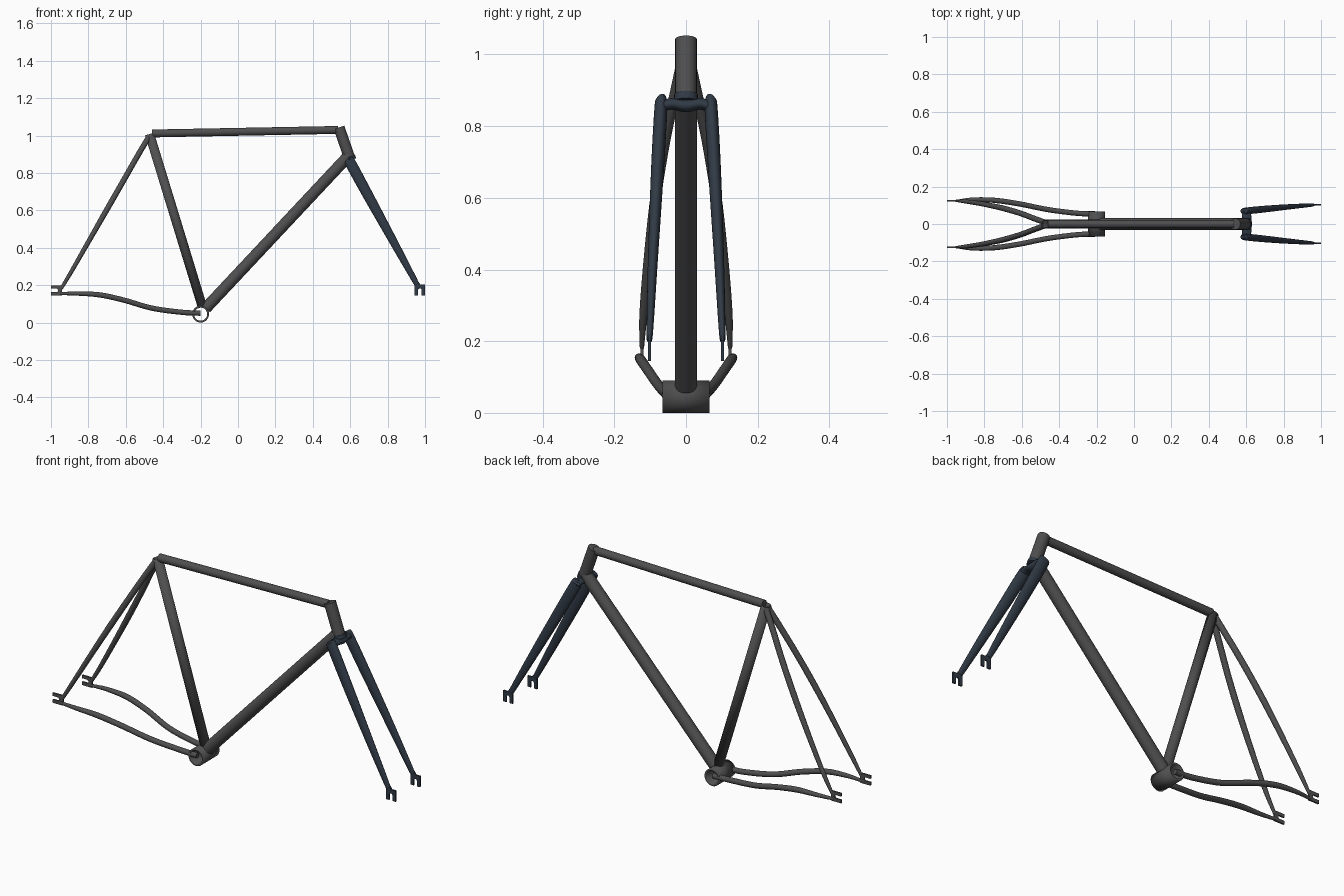
import bpy, bmesh, math
from mathutils import Vector

if "Cube" in bpy.data.objects:
    bpy.data.objects.remove(bpy.data.objects["Cube"])


def material(name, rgb):
    m = bpy.data.materials.new(name)
    m.diffuse_color = (*rgb, 1)
    m.use_nodes = True
    m.node_tree.nodes["Principled BSDF"].inputs["Base Color"].default_value = m.diffuse_color
    return m


GREY = material("frame_grey", (0.08, 0.078, 0.08))
NAVY = material("fork_navy", (0.03, 0.042, 0.06))


def finish(name, bm, mat):
    bmesh.ops.recalc_face_normals(bm, faces=bm.faces)
    me = bpy.data.meshes.new(name)
    bm.to_mesh(me)
    bm.free()
    ob = bpy.data.objects.new(name, me)
    bpy.context.collection.objects.link(ob)
    me.materials.append(mat)
    bpy.ops.object.select_all(action='DESELECT')
    ob.select_set(True)
    bpy.context.view_layer.objects.active = ob
    bpy.ops.object.shade_smooth_by_angle(angle=math.radians(35))
    return ob


def spline(rows, steps=6):
    """Catmull-Rom through rows of numbers"""
    rows = [Vector(r) for r in rows]
    if len(rows) == 2:
        return rows
    p = [rows[0] * 2 - rows[1]] + rows + [rows[-1] * 2 - rows[-2]]
    out = []
    for i in range(1, len(p) - 2):
        a, b, c, d = p[i - 1:i + 3]
        for k in range(steps):
            t = k / steps
            out.append(0.5 * (2 * b + (c - a) * t + (2 * a - 5 * b + 4 * c - d) * t * t
                              + (3 * b - a - 3 * c + d) * t ** 3))
    return out + [rows[-1]]


def tube(name, path, radii, mat=GREY, ref=(0, 1, 0), wall=0, n=24):
    """Loft along path; radii are (along ref, across ref) at each point"""
    pts = spline(path)
    rad = spline(radii)
    bm = bmesh.new()
    rings = []
    for i, c in enumerate(pts):
        t = (pts[min(i + 1, len(pts) - 1)] - pts[max(i - 1, 0)]).normalized()
        s = Vector(ref)
        s = (s - t * s.dot(t)).normalized()
        u = t.cross(s)
        rings.append([bm.verts.new(c + s * rad[i][0] * math.cos(2 * math.pi * k / n)
                                   + u * rad[i][1] * math.sin(2 * math.pi * k / n))
                      for k in range(n)])
    for a, b in zip(rings, rings[1:]):
        for k in range(n):
            bm.faces.new((a[k], a[(k + 1) % n], b[(k + 1) % n], b[k]))
    if not wall:
        bm.faces.new(rings[0])
        bm.faces.new(rings[-1])
    ob = finish(name, bm, mat)
    if wall:
        so = ob.modifiers.new("wall", 'SOLIDIFY')
        so.thickness = wall
        so.offset = -1
    return ob


def straight(name, a, b, r, **kw):
    return tube(name, [a, b], [(r, r), (r, r)], **kw)


def plate(name, outline, y, thick, mat):
    """Flat x/z outline extruded along y"""
    bm = bmesh.new()
    f = bm.faces.new([bm.verts.new((x, y - thick / 2, z)) for x, z in outline])
    g = bmesh.ops.extrude_face_region(bm, geom=[f])['geom']
    bmesh.ops.translate(bm, vec=(0, thick, 0),
                        verts=[v for v in g if isinstance(v, bmesh.types.BMVert)])
    return finish(name, bm, mat)


# main triangle
straight("bottom_bracket_shell", (-0.2, -0.066, 0.045), (-0.2, 0.066, 0.045), 0.045,
         ref=(1, 0, 0), wall=0.01, n=32)
straight("seat_tube", (-0.19, 0, 0.083), (-0.473, 0, 1.008), 0.025, wall=0.005)
straight("top_tube", (-0.46, 0, 1.011), (0.535, 0, 1.03), 0.021)
straight("down_tube", (-0.173, 0, 0.076), (0.59, 0, 0.89), 0.031)
straight("head_tube", (0.54, 0, 1.043), (0.597, 0, 0.879), 0.03)

# fork crown
straight("crown_race", (0.594, 0, 0.888), (0.601, 0, 0.868), 0.033, mat=NAVY)
tube("fork_crown", [(0.602, -0.075, 0.853), (0.602, -0.04, 0.862), (0.602, 0, 0.857),
                    (0.602, 0.04, 0.862), (0.602, 0.075, 0.853)],
     [(0.025, 0.016), (0.025, 0.016), (0.028, 0.018), (0.025, 0.016), (0.025, 0.016)],
     mat=NAVY, ref=(1, 0, 0))

# paired parts
for side, s in (("left", -1), ("right", 1)):
    tube(side + "_fork_leg",
         [(0.589, s * 0.069, 0.876), (0.593, s * 0.0695, 0.868), (0.602, s * 0.07, 0.852),
          (0.69, s * 0.079, 0.69), (0.83, s * 0.092, 0.435), (0.945, s * 0.101, 0.225),
          (0.957, s * 0.102, 0.203)],
         [(0.006, 0.01), (0.014, 0.023), (0.018, 0.029), (0.018, 0.028), (0.014, 0.022),
          (0.009, 0.015), (0.005, 0.011)], mat=NAVY)
    plate(side + "_fork_dropout",
          [(0.945, 0.208), (0.965, 0.218), (0.975, 0.203), (1, 0.203), (1, 0.145),
           (0.982, 0.145), (0.982, 0.176), (0.976, 0.182), (0.968, 0.182), (0.963, 0.176),
           (0.963, 0.145), (0.945, 0.145)], s * 0.102, 0.008, NAVY)
    tube(side + "_chain_stay",
         [(-0.2, s * 0.054, 0.05), (-0.3, s * 0.057, 0.055), (-0.46, s * 0.077, 0.077),
          (-0.61, s * 0.107, 0.12), (-0.74, s * 0.126, 0.148), (-0.86, s * 0.131, 0.155),
          (-0.955, s * 0.123, 0.155)],
         [(0.014, 0.014)] * 5 + [(0.011, 0.011), (0.006, 0.008)])
    tube(side + "_seat_stay",
         [(-0.475, s * 0.008, 0.995), (-0.53, s * 0.028, 0.903), (-0.61, s * 0.058, 0.763),
          (-0.70, s * 0.084, 0.606), (-0.80, s * 0.105, 0.431), (-0.89, s * 0.119, 0.274),
          (-0.945, s * 0.123, 0.182)],
         [(0.015, 0.015)] * 4 + [(0.013, 0.013), (0.011, 0.011), (0.006, 0.009)])
    plate(side + "_rear_dropout",
          [(-0.94, 0.198), (-1, 0.198), (-1, 0.181), (-0.968, 0.181), (-0.963, 0.176),
           (-0.963, 0.168), (-0.968, 0.163), (-1, 0.163), (-1, 0.145), (-0.94, 0.145)],
          s * 0.123, 0.008, GREY)
